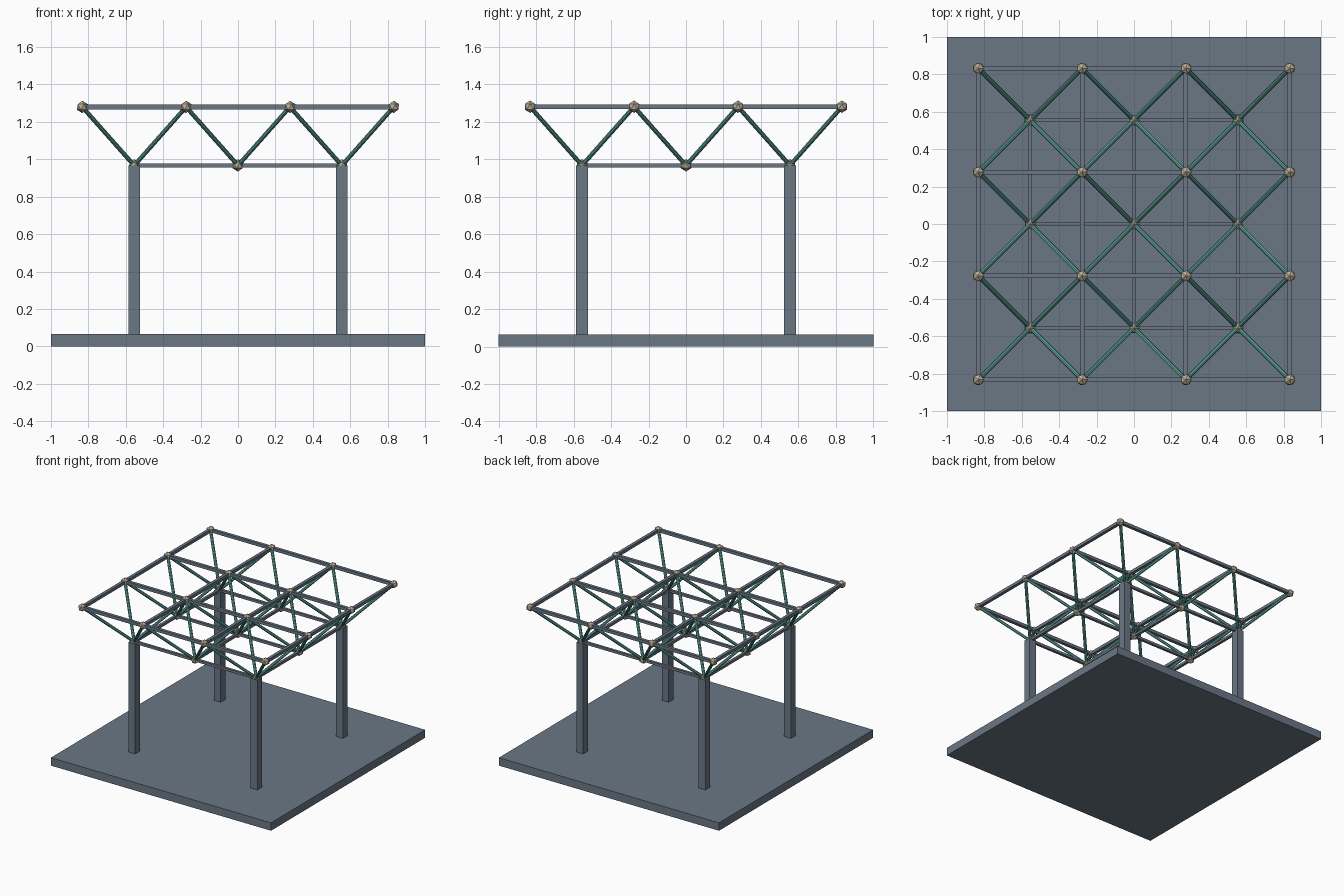
import bpy
from mathutils import Vector

cube = bpy.data.objects.get("Cube")
if cube:
    bpy.data.objects.remove(cube, do_unlink=True)


def material(name, rgb):
    mat = bpy.data.materials.new(name)
    mat.use_nodes = True
    mat.diffuse_color = (*rgb, 1)
    mat.node_tree.nodes["Principled BSDF"].inputs["Base Color"].default_value = (*rgb, 1)
    return mat


SLATE = material("slate steel", (0.145, 0.185, 0.235))
TEAL = material("teal paint", (0.11, 0.36, 0.32))
BEIGE = material("warm beige", (0.50, 0.43, 0.32))

BAY = 0.555                 # spacing of the grid
UPPER_Z, LOWER_Z = 1.28, 0.967
BASE_TOP = 0.065


def finish(name, mat):
    obj = bpy.context.object
    obj.name = name
    obj.data.materials.append(mat)
    return obj


def box(name, center, size, mat):
    bpy.ops.mesh.primitive_cube_add(size=1, location=center)
    obj = finish(name, mat)
    obj.scale = size
    return obj


def rod(name, start, end, radius, mat):
    axis = end - start
    bpy.ops.mesh.primitive_cylinder_add(
        vertices=8, radius=radius, depth=axis.length, location=(start + end) / 2,
        rotation=axis.to_track_quat("Z", "Y").to_euler())
    return finish(name, mat)


def node(name, point):
    bpy.ops.mesh.primitive_ico_sphere_add(subdivisions=1, radius=0.033, location=point)
    return finish(name, BEIGE)


def chord_grid(name, lines, z, width):
    """Square bars along x and y through every grid line, one per bay."""
    for line in lines:
        for a, b in zip(lines, lines[1:]):
            mid = (a + b) / 2
            box(name + "_chord_x", (mid, line, z), (b - a, width, width), SLATE)
            box(name + "_chord_y", (line, mid, z), (width, b - a, width), SLATE)


# Ground slab
box("base_slab", (0, 0, BASE_TOP / 2), (2, 2, BASE_TOP), SLATE)

# Four columns under the corners of the lower grid
for x in (-BAY, BAY):
    for y in (-BAY, BAY):
        box("column", (x, y, (BASE_TOP + LOWER_Z) / 2),
            (0.062, 0.062, LOWER_Z - BASE_TOP), SLATE)

# Upper and lower chord grids
upper = [BAY * (i - 1.5) for i in range(4)]
lower = [BAY * (i - 1) for i in range(3)]
chord_grid("upper", upper, UPPER_Z, 0.025)
chord_grid("lower", lower, LOWER_Z, 0.021)

# Joint nodes
for x in upper:
    for y in upper:
        node("upper_node", (x, y, UPPER_Z))

# Lower nodes with four diagonal struts rising from each
for x in lower:
    for y in lower:
        foot = Vector((x, y, LOWER_Z))
        node("lower_node", foot)
        for sx in (-1, 1):
            for sy in (-1, 1):
                head = Vector((x + sx * BAY / 2, y + sy * BAY / 2, UPPER_Z))
                rod("diagonal_strut", foot, head, 0.012, TEAL)
